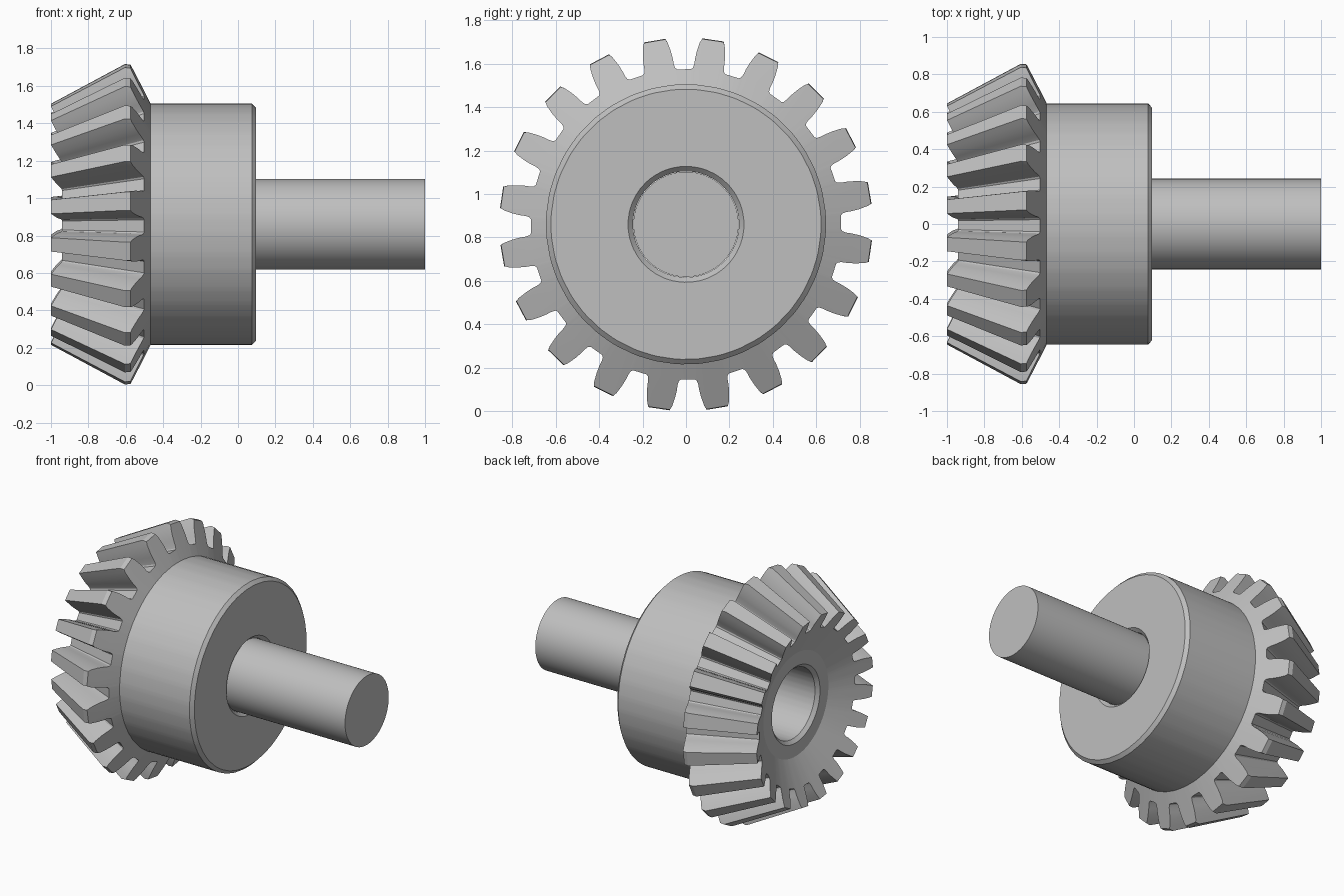
import bpy, bmesh
from math import sin, cos, pi, radians
from mathutils import Matrix

if "Cube" in bpy.data.objects:
    bpy.data.objects.remove(bpy.data.objects["Cube"], do_unlink=True)

AXIS_Z = 0.86
TEETH = 20
APEX = -2.2          # where the tooth lines converge on the axis
SMALL = 0.742        # scale of the small end of a tooth
TURN = radians(8.3)

steel = bpy.data.materials.new("grey steel")
steel.use_nodes = True
grey = (0.52, 0.52, 0.52, 1)
steel.diffuse_color = grey
steel.node_tree.nodes["Principled BSDF"].inputs["Base Color"].default_value = grey


def finish(bm, name):
    bmesh.ops.recalc_face_normals(bm, faces=bm.faces)
    mesh = bpy.data.meshes.new(name)
    bm.to_mesh(mesh)
    bm.free()
    obj = bpy.data.objects.new(name, mesh)
    bpy.context.collection.objects.link(obj)
    mesh.materials.append(steel)
    bpy.ops.object.select_all(action='DESELECT')
    obj.select_set(True)
    bpy.context.view_layer.objects.active = obj
    bpy.ops.object.shade_smooth_by_angle(angle=radians(25))
    return obj


# Tooth flank: radius and half angle, from root fillet to tip
flank = [(0.715, 0.112), (0.722, 0.100), (0.74, 0.093), (0.765, 0.090),
         (0.80, 0.082), (0.84, 0.069), (0.872, 0.058)]
tooth = [(r, -a) for r, a in flank] + [(r, a) for r, a in reversed(flank)]
outline = [(r, TURN + a + k * 2 * pi / TEETH) for k in range(TEETH) for r, a in tooth]


def back_cone(r):
    return -0.467 - 0.513 * (r - 0.647)


def tooth_ring(scale, limit=1.0):
    ring = []
    for r, a in outline:
        r = min(r, limit)
        ring.append((APEX + scale * (back_cone(r) - APEX), r * scale, a))
    return ring


def round_ring(x, r):
    return [(x, r, a) for _, a in outline]


# Gear body: toothed rings, hub, bore and dished front, lofted in a closed loop
rings = [tooth_ring(SMALL), tooth_ring(0.986), tooth_ring(1.0, 0.857)]
hub_profile = [(-0.467, 0.645), (0.075, 0.645), (0.097, 0.622), (0.097, 0.267),
               (0.073, 0.244), (-0.83, 0.244), (-0.853, 0.267), (-0.853, 0.36)]
rings += [round_ring(x, r) for x, r in hub_profile]

bm = bmesh.new()
loops = [[bm.verts.new((x, r * sin(a), AXIS_Z + r * cos(a))) for x, r, a in ring]
         for ring in rings]
count = len(outline)
for i, loop in enumerate(loops):
    after = loops[(i + 1) % len(loops)]
    for j in range(count):
        k = (j + 1) % count
        bm.faces.new((loop[j], loop[k], after[k], after[j]))
finish(bm, "bevel_gear")

# Shaft seated in the bore
start, end = -0.15, 1.0
bm = bmesh.new()
place = Matrix.Translation(((start + end) / 2, 0, AXIS_Z)) @ Matrix.Rotation(pi / 2, 4, 'Y')
bmesh.ops.create_cone(bm, cap_ends=True, segments=96, radius1=0.242, radius2=0.242,
                      depth=end - start, matrix=place)
finish(bm, "shaft")
